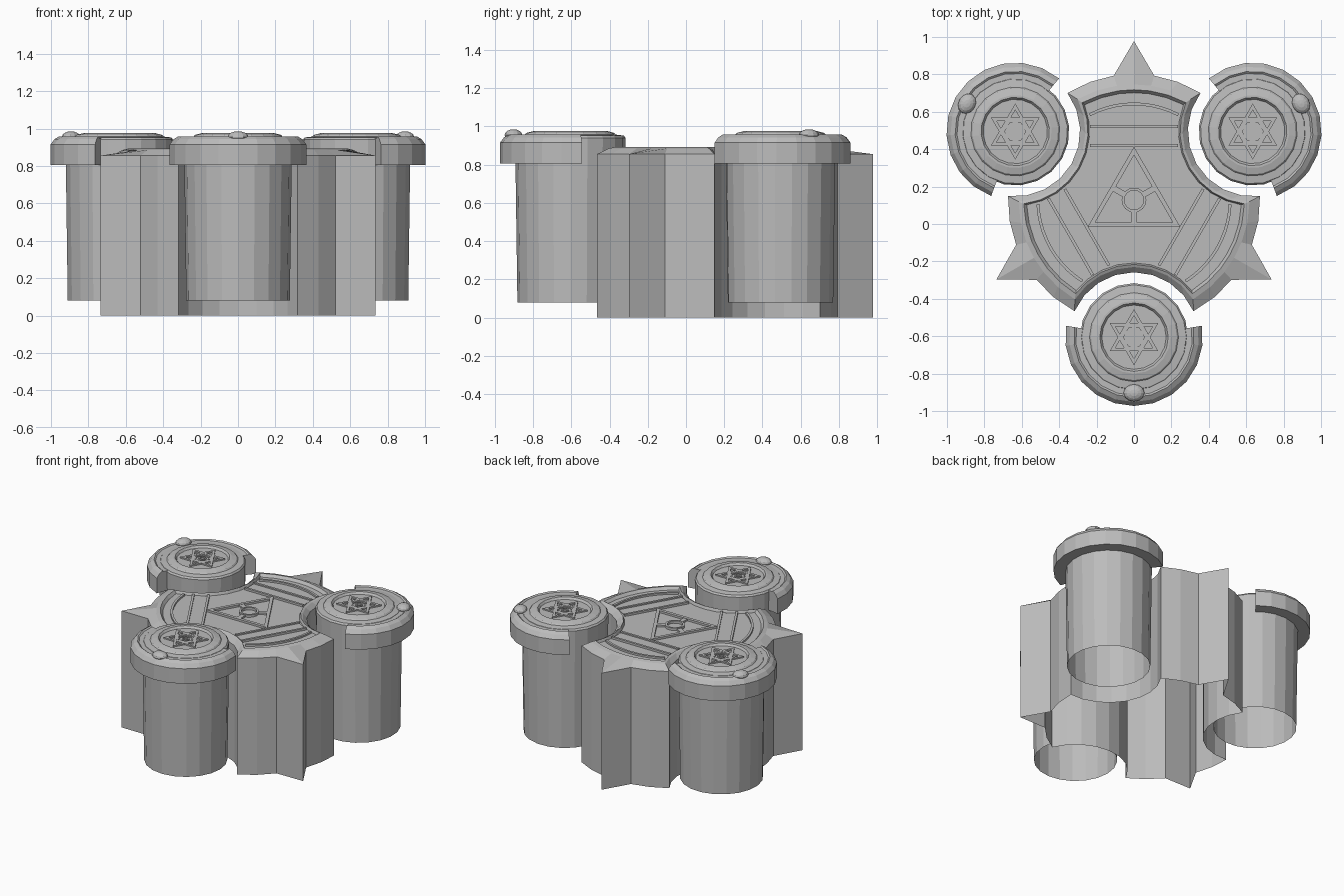
import bpy, bmesh
from math import radians, sin, cos, pi, acos, atan2
from mathutils import Matrix

cube = bpy.data.objects.get("Cube")
if cube:
    bpy.data.objects.remove(cube, do_unlink=True)

stone = bpy.data.materials.new("grey_stone")
stone.use_nodes = True
GREY = (0.5, 0.5, 0.5, 1)
stone.diffuse_color = GREY
bsdf = stone.node_tree.nodes["Principled BSDF"]
bsdf.inputs["Base Color"].default_value = GREY
bsdf.inputs["Roughness"].default_value = 0.8

HUB = Matrix.Translation((0, 0.128, 0))   # centre of the threefold symmetry
POD_DIST = 0.733
POD_GAP = 0.347
LOBE_R = 0.674
SPIKE_R = 0.85


def turn(deg):
    return Matrix.Rotation(radians(deg), 4, "Z")


def finish(name, bm, matrix):
    bmesh.ops.recalc_face_normals(bm, faces=bm.faces)
    mesh = bpy.data.meshes.new(name)
    bm.to_mesh(mesh)
    bm.free()
    mesh.transform(matrix)
    mesh.materials.append(stone)
    obj = bpy.data.objects.new(name, mesh)
    bpy.context.collection.objects.link(obj)
    return obj


def bridge(bm, a, b, cyclic):
    for i in range(len(a) if cyclic else len(a) - 1):
        j = (i + 1) % len(a)
        bm.faces.new((a[i], a[j], b[j], b[i]))


def lathe(name, profile, sides, matrix, sweep=360, solid=True):
    """Sweep (radius, height) points; solid profiles are closed, others get a top cap."""
    bm = bmesh.new()
    full = sweep == 360
    start = 0 if full else -sweep / 2
    angles = [radians(start + sweep * i / sides) for i in range(sides if full else sides + 1)]
    rings = [[bm.verts.new((r * cos(a), r * sin(a), z)) for a in angles] for r, z in profile]
    for a, b in zip(rings, rings[1:]):
        bridge(bm, a, b, full)
    if solid:
        bridge(bm, rings[-1], rings[0], full)
        if not full:
            bm.faces.new([r[0] for r in rings])
            bm.faces.new([r[-1] for r in rings])
    else:
        bm.faces.new(rings[-1])
    return finish(name, bm, matrix)


def band(name, outer, inner, low, high, sides, matrix, sweep=360):
    """Flat raised ring, polygon frame or arc."""
    profile = [(outer, low), (outer, high), (inner, high), (inner, low)]
    return lathe(name, profile, sides, matrix, sweep)


def bar(name, x0, x1, half_width, low, high, matrix):
    bm = bmesh.new()
    bmesh.ops.create_cube(bm, size=1)
    size = Matrix.Diagonal((x1 - x0, 2 * half_width, high - low, 1))
    place = Matrix.Translation(((x0 + x1) / 2, 0, (low + high) / 2))
    bm.transform(place @ size)
    return finish(name, bm, matrix)


def body_outline(inset, spiked):
    """Three lobes with scooped bays between them."""
    bay = POD_GAP + inset
    rad = LOBE_R - 2 * inset
    corner = acos((POD_DIST ** 2 + rad ** 2 - bay ** 2) / (2 * POD_DIST * rad))
    half = pi / 3 - corner
    psi = atan2(rad * sin(corner), POD_DIST - rad * cos(corner))
    points = []
    for lobe in (90, 210, 330):
        centre = radians(lobe)
        for f in (-1, -0.64, -0.29, 0, 0.29, 0.64, 1):
            r = SPIKE_R if spiked and f == 0 else rad
            points.append((r * cos(centre + f * half), r * sin(centre + f * half)))
        axis = centre + pi / 3
        for k in range(1, 8):
            t = psi * (k / 4 - 1)
            x, y = POD_DIST - bay * cos(t), bay * sin(t)
            points.append((x * cos(axis) - y * sin(axis), x * sin(axis) + y * cos(axis)))
    return points


# Main body: open-bottomed shell with spiked walls, bevelled rim and sunk floor
FLOOR = 0.872
bm = bmesh.new()
levels = [(0, 0, True), (0, 0.855, True), (0.028, 0.885, False),
          (0.042, 0.892, False), (0.05, FLOOR, False)]
loops = [[bm.verts.new((x, y, z)) for x, y in body_outline(inset, spiked)]
         for inset, z, spiked in levels]
for a, b in zip(loops, loops[1:]):
    bridge(bm, a, b, True)
bm.faces.new(loops[-1])
finish("main_body", bm, HUB)

# Lobe ornaments
for i, angle in enumerate((90, 210, 330)):
    m = HUB @ turn(angle)
    band(f"lobe_arc_{i}", 0.522, 0.506, FLOOR - 0.01, 0.885, 10, m, 55)
    bar(f"lobe_panel_{i}", 0.295, 0.39, 0.232, FLOOR - 0.01, 0.878, m)
    for side, x in (("inner", 0.283), ("outer", 0.384)):
        bar(f"lobe_{side}_bar_{i}", x, x + 0.016, 0.236, FLOOR - 0.01, 0.887, m)
    # Spoke from the hub ring to the middle of a triangle side
    bar(f"triangle_spoke_{i}", 0.055, 0.13, 0.016, FLOOR - 0.01, 0.885, HUB @ turn(angle + 60))

# Central triangle emblem
band("triangle_frame", 0.285, 0.24, FLOOR - 0.01, 0.887, 3, HUB @ turn(90))
band("hub_ring", 0.066, 0.052, FLOOR - 0.01, 0.89, 16, HUB)

# Three pods
pod_profile = [(0.277, 0.08), (0.287, 0.8), (0.289, 0.94), (0.28, 0.952), (0.238, 0.957),
               (0.23, 0.966), (0.195, 0.975), (0.183, 0.975), (0.172, 0.96)]
collar_profile = [(0.28, 0.805), (0.368, 0.805), (0.368, 0.915), (0.347, 0.943),
                  (0.322, 0.958), (0.312, 0.95), (0.28, 0.95)]
for i, angle in enumerate((30, 150, 270)):
    m = HUB @ turn(angle) @ Matrix.Translation((POD_DIST, 0, 0))
    lathe(f"pod_{i}", pod_profile, 20, m, solid=False)
    lathe(f"pod_collar_{i}", collar_profile, 12, m, sweep=199)

    # Six-pointed star from two triangle frames, with a centre plate and rings
    for k in (0, 60):
        band(f"star_triangle_{i}_{k}", 0.15, 0.115, 0.955, 0.97, 3, m @ turn(k))
    band(f"star_centre_{i}", 0.085, 0.056, 0.955, 0.969, 6, m @ turn(30))
    band(f"star_ring_{i}", 0.05, 0.042, 0.955, 0.968, 16, m)
    band(f"star_dot_{i}", 0.026, 0.016, 0.955, 0.968, 12, m)

    # Rounded knob on the collar
    bm = bmesh.new()
    bmesh.ops.create_uvsphere(bm, u_segments=12, v_segments=8, radius=1)
    bm.transform(Matrix.Translation((0.298, 0, 0.955)) @ Matrix.Diagonal((0.046, 0.056, 0.03, 1)))
    finish(f"pod_knob_{i}", bm, m)
